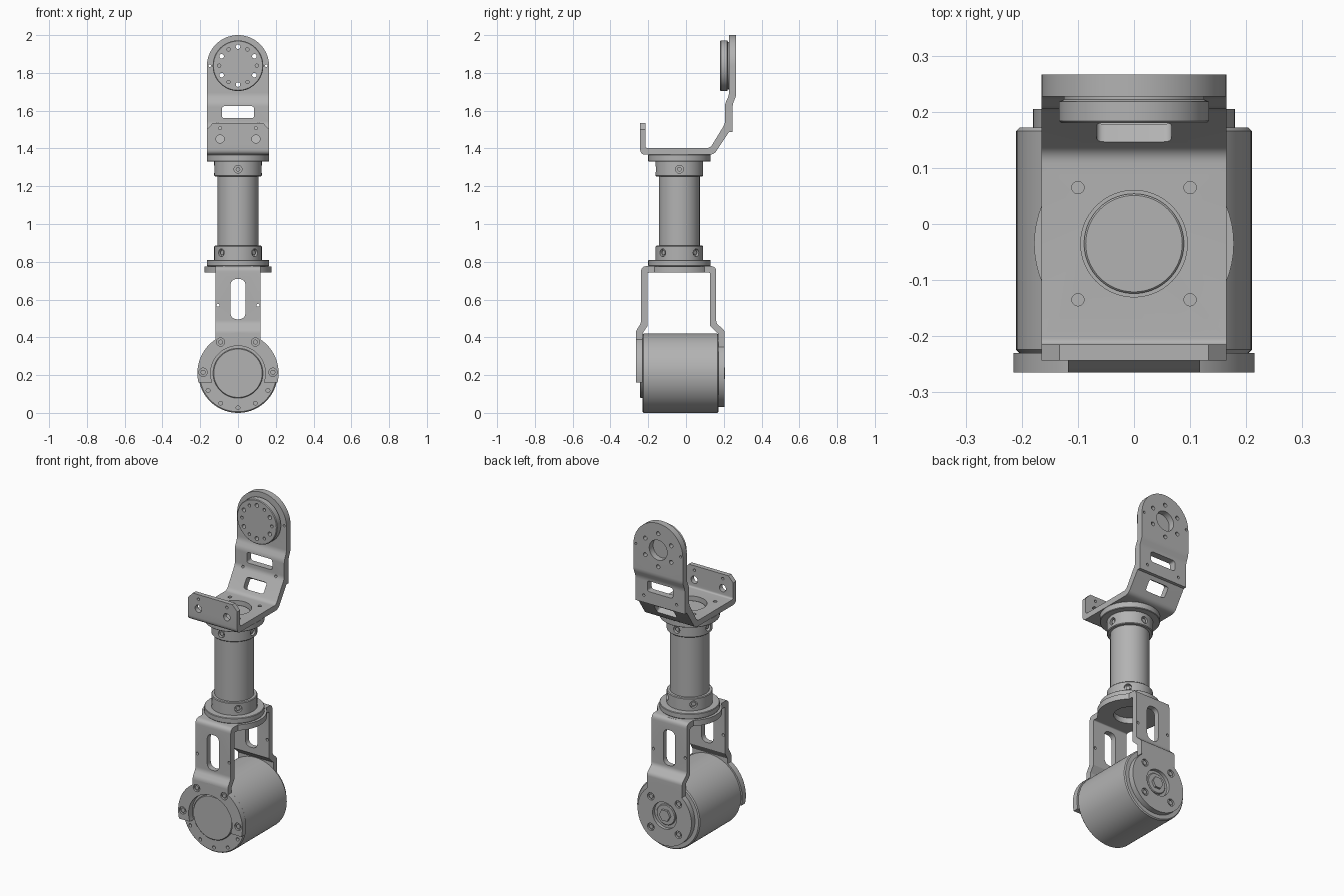
import bpy, bmesh
from math import sin, cos, pi, radians
from mathutils import Matrix, Vector

if "Cube" in bpy.data.objects:
    bpy.data.objects.remove(bpy.data.objects["Cube"])

grey = bpy.data.materials.new("machined_grey")
grey.use_nodes = True
grey.diffuse_color = (0.45, 0.45, 0.45, 1)
grey.node_tree.nodes["Principled BSDF"].inputs["Base Color"].default_value = grey.diffuse_color

CY = -0.035   # column axis in y
MZ = 0.21     # motor axis height
PZ = 1.838    # output plate axis height


def place(axis, a, b, t):
    return {"x": (t, a, b), "y": (a, t, b), "z": (a, b, t)}[axis]


def lathe(axis, a, b, profile, seg=64):
    """Revolve (radius, position) pairs around an axis through (a, b)."""
    bm = bmesh.new()
    rings = [[bm.verts.new(place(axis, a + r * cos(2 * pi * i / seg), b + r * sin(2 * pi * i / seg), t))
              for i in range(seg)] for r, t in profile]
    for p, q in zip(rings, rings[1:]):
        for i in range(seg):
            j = (i + 1) % seg
            bm.faces.new((p[i], p[j], q[j], q[i]))
    bm.faces.new(rings[0])
    bm.faces.new(rings[-1])
    bmesh.ops.recalc_face_normals(bm, faces=bm.faces)
    return bm


def cyl(axis, a, b, r, lo, hi, seg=64, edge=0.0):
    if edge:
        return lathe(axis, a, b, [(r - edge, lo), (r, lo + edge), (r, hi - edge), (r - edge, hi)], seg)
    return lathe(axis, a, b, [(r, lo), (r, hi)], seg)


def hole(axis, a, b, r, lo, hi):
    return cyl(axis, a, b, r, lo, hi, 20)


def prism(axis, pts, lo, hi):
    bm = bmesh.new()
    bot = [bm.verts.new(place(axis, p[0], p[1], lo)) for p in pts]
    top = [bm.verts.new(place(axis, p[0], p[1], hi)) for p in pts]
    n = len(pts)
    for i in range(n):
        j = (i + 1) % n
        bm.faces.new((bot[i], bot[j], top[j], top[i]))
    bm.faces.new(bot)
    bm.faces.new(top)
    bmesh.ops.recalc_face_normals(bm, faces=bm.faces)
    return bm


def rounded(pts):
    """Round every corner that has a third value, its radius."""
    out = []
    for i, p in enumerate(pts):
        c = Vector(p[:2])
        if len(p) < 3:
            out.append(c)
            continue
        a = c + (Vector(pts[i - 1][:2]) - c).normalized() * p[2]
        b = c + (Vector(pts[(i + 1) % len(pts)][:2]) - c).normalized() * p[2]
        out += [a.lerp(c, t / 6).lerp(c.lerp(b, t / 6), t / 6) for t in range(7)]
    return out


def slot(x, lo, hi, r):
    return rounded([(-x, lo, r), (x, lo, r), (x, hi, r), (-x, hi, r)])


def turn(bm, angle, axis, centre):
    bmesh.ops.rotate(bm, verts=bm.verts, cent=centre, matrix=Matrix.Rotation(angle, 3, axis))
    return bm


def obj(name, bm):
    me = bpy.data.meshes.new(name)
    bm.to_mesh(me)
    bm.free()
    o = bpy.data.objects.new(name, me)
    bpy.context.collection.objects.link(o)
    return o


def part(name, base, add=(), cut=(), keep=()):
    """Make a part, then union, intersect and cut it with other solids."""
    o = obj(name, base)
    for op, tools in (("UNION", add), ("INTERSECT", keep), ("DIFFERENCE", cut)):
        for tool in tools:
            c = obj("cutter", tool)
            m = o.modifiers.new("bool", "BOOLEAN")
            m.operation, m.solver, m.object = op, "EXACT", c
            bpy.context.view_layer.update()
            me = bpy.data.meshes.new_from_object(o.evaluated_get(bpy.context.evaluated_depsgraph_get()))
            o.modifiers.clear()
            o.data = me
            bpy.data.objects.remove(c)
    o.data.name = name
    o.data.materials.clear()
    o.data.materials.append(grey)
    bpy.ops.object.select_all(action="DESELECT")
    o.select_set(True)
    bpy.context.view_layer.objects.active = o
    bpy.ops.object.shade_smooth_by_angle(angle=radians(30))
    return o


# Motor body with a rim of small holes and a front cover
rim = [(0.183 * cos(radians(a)), MZ + 0.183 * sin(radians(a))) for a in (210, 240, 270, 300, 330)]
part("motor_body", cyl("y", 0, MZ, 0.21, -0.23, 0.172, 96, 0.006),
     cut=[hole("y", x, z, 0.01, -0.3, -0.21) for x, z in rim])
part("motor_cover", cyl("y", 0, MZ, 0.132, -0.243, -0.22, 64, 0.004))

# Lower yoke: bent strap, round top plate, front half ring and rear disc
strap = rounded([(-0.265, 0.37), (-0.265, 0.435, 0.015), (-0.238, 0.475, 0.015), (-0.238, 0.777, 0.03),
                 (0.16, 0.777, 0.03), (0.16, 0.475, 0.015), (0.205, 0.435, 0.015), (0.205, 0.35),
                 (0.17, 0.35), (0.17, 0.42), (0.128, 0.46), (0.128, 0.742, 0.008),
                 (-0.204, 0.742, 0.008), (-0.204, 0.46), (-0.23, 0.42), (-0.23, 0.37)])
arc = lambda r, lo, hi: [(r * cos(radians(lo + (hi - lo) * i / 48)), MZ + r * sin(radians(lo + (hi - lo) * i / 48)))
                         for i in range(49)]
half_ring = arc(0.215, -13.5, 193.5) + arc(0.145, 200.2, -20.2)
front_bolts = [(s * x, z) for s in (-1, 1) for x, z in ((0.092, 0.375), (0.185, 0.215))]
back_bolts = [(sx * 0.092, MZ + sz * 0.092) for sx in (-1, 1) for sz in (-1, 1)]
part("lower_yoke", prism("x", strap, -0.118, 0.118),
     add=[cyl("z", 0, CY, 0.178, 0.742, 0.776),
          prism("y", half_ring, -0.265, -0.23),
          cyl("y", 0, MZ, 0.18, 0.17, 0.205)],
     cut=[prism("y", slot(0.04, 0.495, 0.71, 0.039), -0.3, 0.3),
          hole("z", 0, CY, 0.09, 0.7, 0.8),
          cyl("y", 0, MZ, 0.08, 0.185, 0.3)]
     + [hole("y", s * 0.106, 0.57, 0.008, -0.3, 0.3) for s in (-1, 1)]
     + [hole("y", x, z, 0.022, -0.3, -0.253) for x, z in front_bolts]
     + [hole("y", x, z, 0.022, 0.193, 0.3) for x, z in back_bolts])
for x, z in front_bolts:
    part("front_bolt", hole("y", x, z, 0.013, -0.262, -0.24))
for x, z in back_bolts:
    part("back_bolt", hole("y", x, z, 0.013, 0.18, 0.202))

# Rear shaft with hex end
part("rear_bushing", cyl("y", 0, MZ, 0.062, 0.17, 0.194, 48, 0.004))
part("rear_hex_nut", cyl("y", 0, MZ, 0.036, 0.18, 0.207, 6))


# Column with flanges, collars and radial screws
def radial(r, lo, hi, z, angle):
    return turn(hole("y", 0, z, r, CY + lo, CY + hi), radians(angle), "Z", (0, CY, 0))


screws = [(0.848, 45 + 90 * i) for i in range(4)] + [(1.29, 90 * i) for i in range(4)]
part("column", lathe("z", 0, CY, [(0.162, 0.776), (0.165, 0.78), (0.165, 0.807), (0.162, 0.81), (0.126, 0.81),
                                  (0.126, 0.881), (0.122, 0.885), (0.108, 0.885), (0.108, 1.252), (0.122, 1.252),
                                  (0.126, 1.256), (0.126, 1.33), (0.162, 1.33), (0.165, 1.333), (0.165, 1.365),
                                  (0.162, 1.369)]),
     cut=[radial(0.021, 0.108, 0.14, z, a) for z, a in screws])
for z, a in screws:
    part("column_screw", radial(0.012, 0.1, 0.119, z, a))

# Upper bracket: bent plate with rounded top and chamfered lip
bent = rounded([(-0.243, 1.535), (-0.243, 1.367, 0.03), (0.148, 1.367, 0.025), (0.228, 1.487), (0.247, 1.487),
                (0.247, 1.635, 0.015), (0.266, 1.68, 0.015), (0.266, 2.0), (0.227, 2.0), (0.227, 1.68, 0.015),
                (0.206, 1.635, 0.015), (0.206, 1.53, 0.015), (0.128, 1.402, 0.02), (-0.215, 1.402, 0.012),
                (-0.215, 1.535)])
outline = [(-0.165, 1.3), (0.165, 1.3)] + [(0.165 * cos(pi * i / 32), 1.835 + 0.165 * sin(pi * i / 32))
                                          for i in range(33)]
ring_holes = [(0.1 * sin(pi * i / 6), PZ + 0.1 * cos(pi * i / 6)) for i in range(12)]
slope_slot = turn(prism("y", slot(0.067, -0.033, 0.033, 0.015), -0.06, 0.06), radians(-33), "X", (0, 0, 0))
bmesh.ops.translate(slope_slot, verts=slope_slot.verts, vec=(0, 0.18, 1.45))
part("upper_bracket", prism("x", bent, -0.17, 0.17),
     keep=[prism("y", outline, -0.4, 0.4)],
     cut=[prism("y", [(s * 0.128, 1.54), (s * 0.17, 1.54), (s * 0.17, 1.495)], -0.3, -0.15) for s in (-1, 1)]
     + [prism("y", slot(0.085, 1.56, 1.624, 0.015), 0.15, 0.3), slope_slot,
        cyl("z", 0, CY, 0.095, 1.34, 1.45), cyl("y", 0, PZ, 0.06, 0.2, 0.3, 48)]
     + [hole("z", s * 0.1, CY + t * 0.1, 0.011, 1.35, 1.45) for s in (-1, 1) for t in (-1, 1)]
     + [hole("y", s * 0.095, z, r, -0.3, -0.15) for s in (-1, 1) for z, r in ((1.45, 0.022), (1.508, 0.008))]
     + [hole("y", s * 0.15, PZ, 0.007, 0.2, 0.3) for s in (-1, 1)]
     + [hole("y", s * 0.11, 1.53, 0.008, 0.2, 0.3) for s in (-1, 1)]
     + [hole("y", x, z, 0.012, 0.2, 0.3) for x, z in ring_holes[::2]])
part("column_cap", cyl("z", 0, CY, 0.089, 1.36, 1.378, 64, 0.003))

# Output disc with a circle of holes
part("output_disc", lathe("y", 0, PZ, [(0.13, 0.18), (0.134, 0.184), (0.134, 0.218), (0.125, 0.222), (0.125, 0.229)]),
     cut=[hole("y", x, z, 0.012 if i % 2 == 0 else 0.009, 0.15, 0.25) for i, (x, z) in enumerate(ring_holes)])
